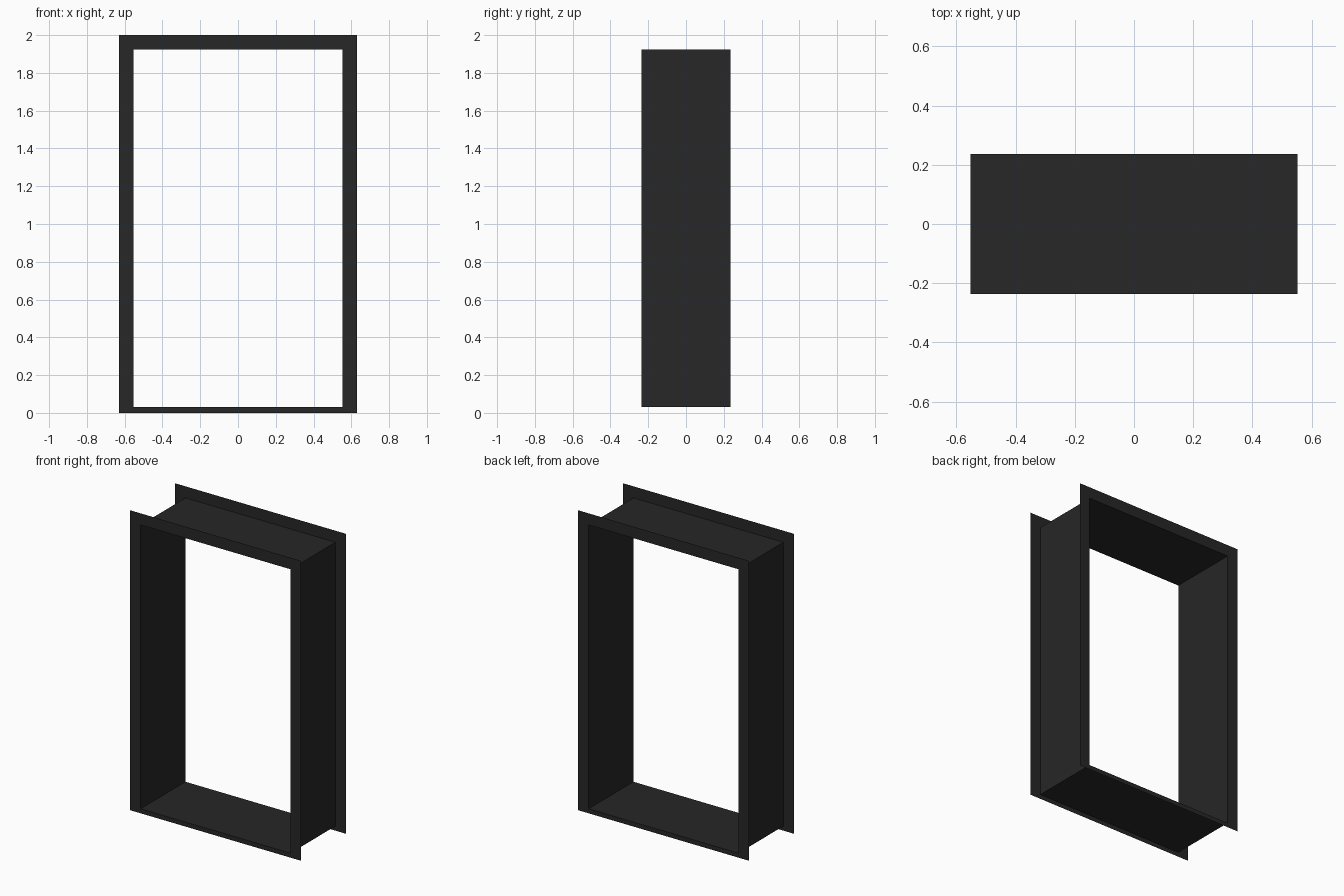
import bpy

if "Cube" in bpy.data.objects:
    bpy.data.objects.remove(bpy.data.objects["Cube"])

OUT_X, IN_X = 0.631, 0.553
TOP, IN_TOP, IN_BOT = 2.0, 1.923, 0.03
HALF_D = 0.236

dark = bpy.data.materials.new("dark_frame")
dark.diffuse_color = (0.02, 0.02, 0.02, 1)
dark.use_nodes = True
dark.node_tree.nodes["Principled BSDF"].inputs["Base Color"].default_value = dark.diffuse_color


def ring(x, z0, z1, y):
    return [(-x, y, z0), (x, y, z0), (x, y, z1), (-x, y, z1)]


def band(name, a, b):
    """Join two four-cornered loops with flat sheets."""
    faces = [(i, (i + 1) % 4, 4 + (i + 1) % 4, 4 + i) for i in range(4)]
    me = bpy.data.meshes.new(name)
    me.from_pydata(a + b, [], faces)
    me.materials.append(dark)
    ob = bpy.data.objects.new(name, me)
    bpy.context.collection.objects.link(ob)
    return ob


# flat trim around the opening, front and back
outer_f, inner_f = ring(OUT_X, 0, TOP, -HALF_D), ring(IN_X, IN_BOT, IN_TOP, -HALF_D)
outer_b, inner_b = ring(OUT_X, 0, TOP, HALF_D), ring(IN_X, IN_BOT, IN_TOP, HALF_D)
band("front_trim", outer_f, inner_f)
band("back_trim", inner_b, outer_b)

# jambs, head and sill lining the opening
band("opening_lining", inner_f, inner_b)
